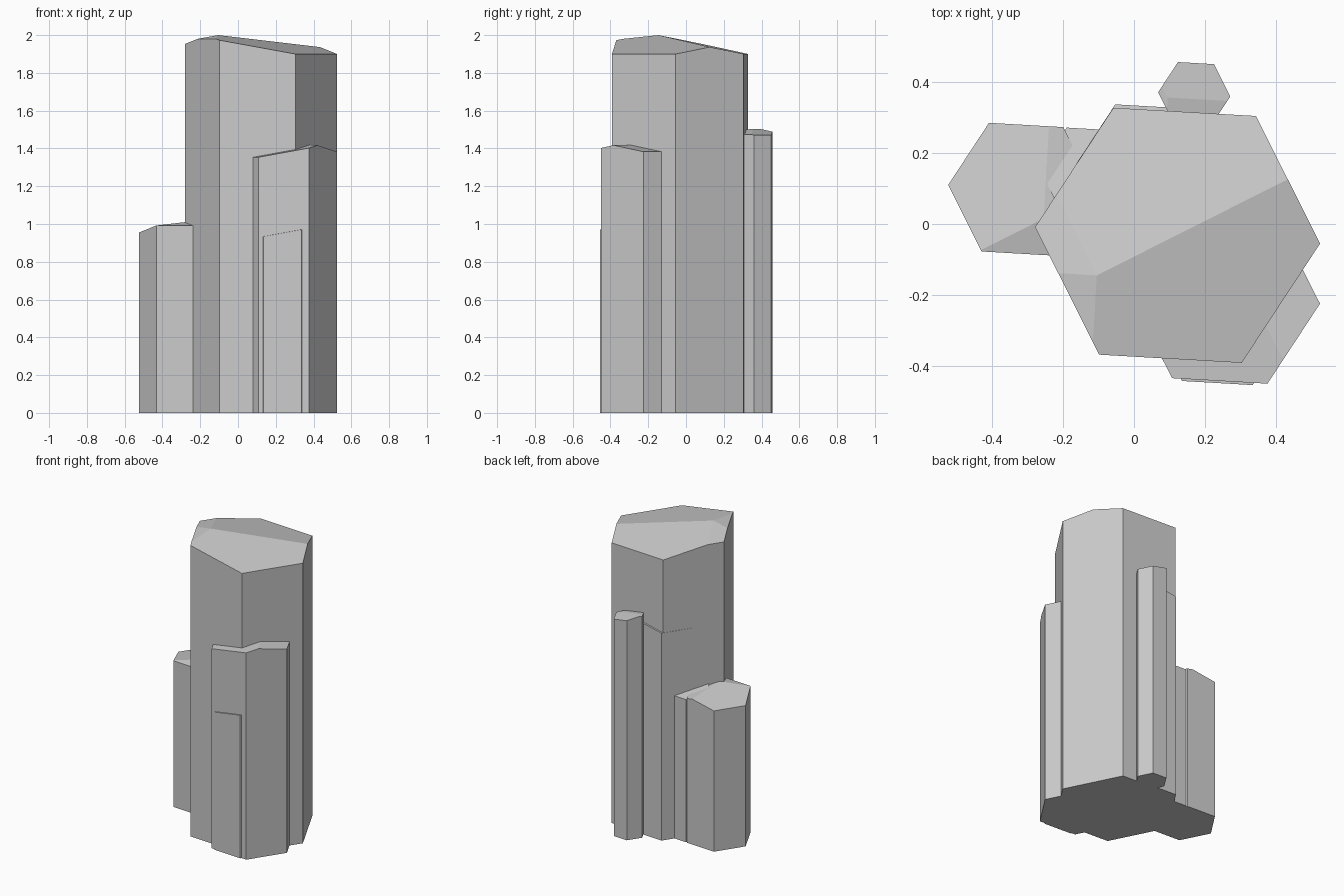
import bpy, bmesh
from math import cos, sin, radians
from mathutils import Vector

if "Cube" in bpy.data.objects:
    bpy.data.objects.remove(bpy.data.objects["Cube"])

TWIST = -3.3     # shared rotation of all hexagons
SLOPE = 0.21     # pitch of every top facet


def column(name, centre, radius, peak, facets):
    """Hexagonal prism whose top is cut by sloping planes through the peak.
    Each facet number is a hexagon side, counted from the +x side upward."""
    bm = bmesh.new()
    ring = [bm.verts.new((centre[0] + radius * cos(radians(TWIST + 60 * i)),
                          centre[1] + radius * sin(radians(TWIST + 60 * i)), 0))
            for i in range(6)]
    base = bm.faces.new(ring)
    ext = bmesh.ops.extrude_face_region(bm, geom=[base], use_keep_orig=True)
    for v in ext["geom"]:
        if isinstance(v, bmesh.types.BMVert):
            v.co.z = peak[2] + 0.5
    for f in facets:
        a = radians(TWIST + 30 + 60 * f)
        bmesh.ops.bisect_plane(
            bm, geom=bm.verts[:] + bm.edges[:] + bm.faces[:], dist=1e-6,
            plane_co=Vector(peak), clear_outer=True,
            plane_no=Vector((SLOPE * cos(a), SLOPE * sin(a), 1)).normalized())
        bmesh.ops.holes_fill(bm, edges=[e for e in bm.edges if e.is_boundary], sides=0)
    bmesh.ops.recalc_face_normals(bm, faces=bm.faces[:])
    mesh = bpy.data.meshes.new(name)
    bm.to_mesh(mesh)
    bm.free()
    obj = bpy.data.objects.new(name, mesh)
    bpy.context.collection.objects.link(obj)
    return obj


# Tall central column
column("main_column", (0.123, -0.032), 0.403, (-0.105, -0.145, 2.0), (1, 2, 3, 5))
# Medium columns at the left and the front right
column("left_column", (-0.315, 0.098), 0.21, (-0.255, 0.0155, 1.013), (0, 2, 4))
column("front_right_column", (0.2555, -0.2095), 0.27, (0.40, -0.342, 1.417), (0, 3))
# Slim column at the back
column("back_column", (0.17, 0.366), 0.102, (0.095, 0.357, 1.504), (0, 3, 5))
# Columns mostly buried in their neighbours
column("front_buried_column", (0.245, -0.276), 0.20, (0.335, -0.4547, 0.97), (3,))
column("back_buried_column", (0.037, 0.159), 0.20, (0.09, 0.33, 1.432), (2,))
column("back_left_buried_column", (-0.127, 0.147), 0.14, (-0.19, 0.272, 0.968), (1,))
